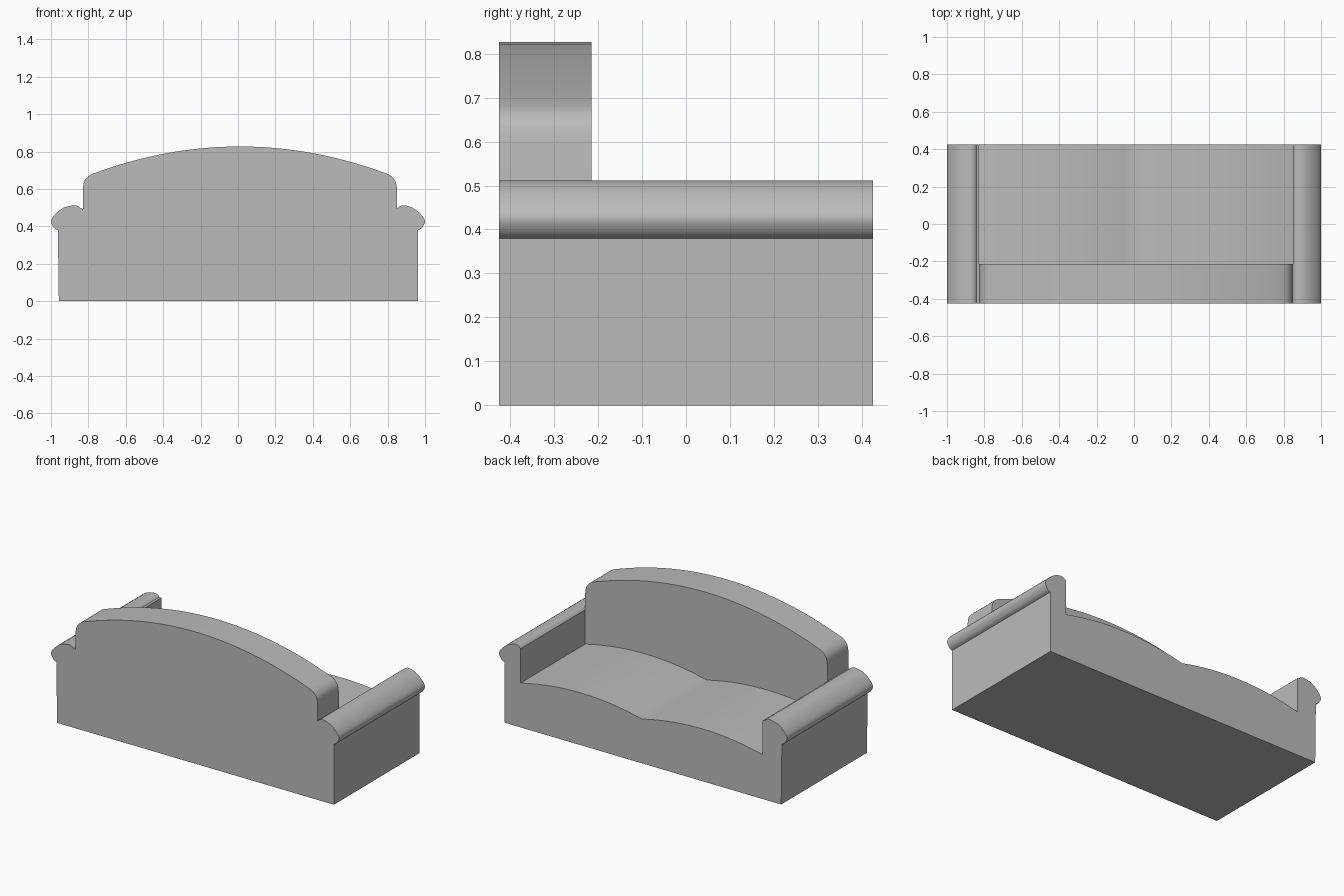
import bpy, bmesh, math

cube = bpy.data.objects.get("Cube")
if cube:
    bpy.data.objects.remove(cube)

DEPTH = 0.425            # half of the sofa depth
BACK_DEPTH = 0.21        # thickness of the backrest
SEAT_Z, PUFF = 0.278, 0.05
LEFT, RIGHT, MID = 0.85, -0.83, 0.007   # inner arm walls and cushion seam

fabric = bpy.data.materials.new("grey_fabric")
fabric.use_nodes = True
grey = (0.5, 0.5, 0.5, 1)
fabric.diffuse_color = grey
fabric.node_tree.nodes["Principled BSDF"].inputs["Base Color"].default_value = grey


def extrude_profile(name, profile, y0, y1):
    """Make a solid from an (x, z) outline running between two depths."""
    bm = bmesh.new()
    cap = bm.faces.new([bm.verts.new((x, y0, z)) for x, z in profile])
    grown = bmesh.ops.extrude_face_region(bm, geom=[cap])["geom"]
    verts = [v for v in grown if isinstance(v, bmesh.types.BMVert)]
    bmesh.ops.translate(bm, verts=verts, vec=(0, y1 - y0, 0))
    bmesh.ops.recalc_face_normals(bm, faces=bm.faces)
    mesh = bpy.data.meshes.new(name)
    bm.to_mesh(mesh)
    bm.free()
    mesh.materials.append(fabric)
    obj = bpy.data.objects.new(name, mesh)
    bpy.context.collection.objects.link(obj)
    bpy.ops.object.select_all(action='DESELECT')
    obj.select_set(True)
    bpy.context.view_layer.objects.active = obj
    bpy.ops.object.shade_smooth_by_angle(angle=math.radians(35))
    return obj


def smooth_path(points, steps=4):
    """Catmull-Rom curve through a few points."""
    p = [points[0]] + points + [points[-1]]
    out = []
    for a, b, c, d in zip(p, p[1:], p[2:], p[3:]):
        for i in range(steps):
            t = i / steps
            out.append(tuple(0.5 * (2 * q + (r - o) * t + (2 * o - 5 * q + 4 * r - s) * t * t
                                    + (3 * q - o - 3 * r + s) * t ** 3)
                             for o, q, r, s in zip(a, b, c, d)))
    return out + [points[-1]]


def cushion(x0, x1, steps=16):
    """Gently puffed cushion top between two x positions."""
    return [(x0 + (x1 - x0) * i / steps, SEAT_Z + PUFF * 4 * (i / steps) * (1 - i / steps))
            for i in range(steps + 1)]


# Seat line, from the left arm to the right arm
seat = cushion(LEFT, MID) + cushion(MID, RIGHT)[1:]

# Rolled arm, from the outer wall over the top to the inner wall
roll = smooth_path([(0.963, 0.38), (0.985, 0.393), (0.999, 0.43), (0.97, 0.472),
                    (0.925, 0.503), (0.885, 0.512), (0.863, 0.506), (LEFT, 0.493)])
right_roll = [(-x if x > LEFT else RIGHT, z) for x, z in roll]
right_roll = [(min(x + 0.01, RIGHT) if x > -0.92 else x, z) for x, z in right_roll]

# Base with seat and both arms
outline = [(0.963, 0)] + roll + seat + right_roll[::-1] + [(-0.958, 0)]
extrude_profile("base_and_arms", outline, -DEPTH, DEPTH)

# Arched backrest with rounded shoulders, resting on the cushions
arch = [(0.01 + 0.79 * k / 16, 0.827 - 0.147 * (k / 16) ** 2) for k in range(-16, 17)]
left_shoulder = smooth_path([arch[-1], (0.823, 0.665), (0.843, 0.638), (LEFT, 0.6)])
right_shoulder = smooth_path([(RIGHT, 0.6), (-0.823, 0.638), (-0.803, 0.665), arch[0]])
back_outline = right_shoulder[:-1] + arch + left_shoulder[1:] + seat
extrude_profile("backrest", back_outline, -DEPTH, -DEPTH + BACK_DEPTH)
